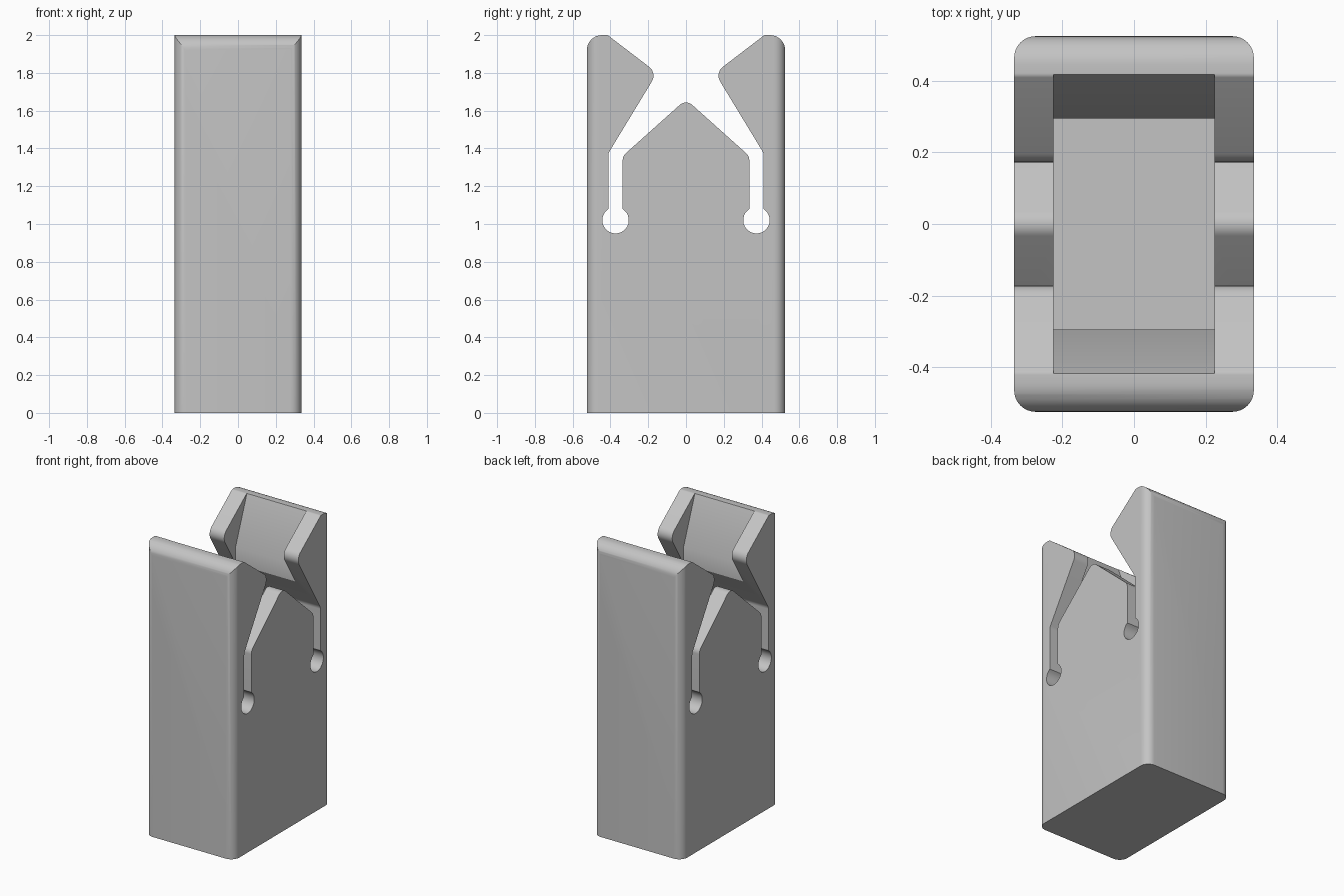
import bpy, bmesh, math
from mathutils import Vector

cube = bpy.data.objects.get("Cube")
if cube:
    bpy.data.objects.remove(cube, do_unlink=True)

grey = bpy.data.materials.new("light grey plastic")
grey.use_nodes = True
colour = (0.55, 0.55, 0.55, 1)
grey.diffuse_color = colour
grey.node_tree.nodes["Principled BSDF"].inputs["Base Color"].default_value = colour


def rounded(corners, steps=8):
    """Fillet each (u, v, radius) corner of a closed outline."""
    out = []
    for i, (u, v, r) in enumerate(corners):
        p = Vector((u, v))
        if r == 0:
            out.append(p)
            continue
        a = (Vector(corners[i - 1][:2]) - p).normalized()
        b = (Vector(corners[(i + 1) % len(corners)][:2]) - p).normalized()
        half = a.angle(b) / 2
        centre = p + (a + b).normalized() * r / math.sin(half)
        start = p + a * r / math.tan(half) - centre
        end = p + b * r / math.tan(half) - centre
        sweep = math.pi - 2 * half
        for k in range(steps + 1):
            t = k / steps
            out.append(centre + (start * math.sin((1 - t) * sweep)
                                 + end * math.sin(t * sweep)) / math.sin(sweep))
    return out


def prism(name, outline, low, high, place):
    """Extrude an outline; place maps (u, v, depth) to a point."""
    bm = bmesh.new()
    face = bm.faces.new([bm.verts.new(place(p.x, p.y, low)) for p in outline])
    moved = bmesh.ops.extrude_face_region(bm, geom=[face])["geom"]
    shift = Vector(place(0, 0, high)) - Vector(place(0, 0, low))
    bmesh.ops.translate(bm, vec=shift,
                        verts=[g for g in moved if isinstance(g, bmesh.types.BMVert)])
    bmesh.ops.recalc_face_normals(bm, faces=bm.faces)
    mesh = bpy.data.meshes.new(name)
    bm.to_mesh(mesh)
    bm.free()
    mesh.materials.append(grey)
    obj = bpy.data.objects.new(name, mesh)
    bpy.context.collection.objects.link(obj)
    return obj


def mirrored(half):
    return half + [(-u, v, r) for u, v, r in reversed(half)]


def side(u, v, d):
    return (d, u, v)


def plan(u, v, d):
    return (u, v, d)


# Side outline: hooked jaw, narrow slot, round relief hole, pointed centre
hole = []
for k in range(25):
    angle = math.radians(57 - k * 294 / 24)
    hole.append((0.373 + 0.07 * math.cos(angle), 1.02 + 0.07 * math.sin(angle), 0))
half = [(0.525, 0, 0), (0.525, 2, 0.08), (0.415, 2, 0.02), (0.153, 1.8, 0.06),
        (0.411, 1.375, 0.05), (0.411, 1.09, 0)] + hole + [
        (0.335, 1.09, 0), (0.335, 1.36, 0.05)]
outline = half + [(0, 1.66, 0.05)] + [(-u, v, r) for u, v, r in reversed(half)]
body = prism("clip_body", rounded(outline), -0.4, 0.4, side)

# Footprint with rounded upright edges
w, d, r = 0.335, 0.525, 0.06
footprint = prism("footprint_cutter",
                  rounded([(w, -d, r), (w, d, r), (-w, d, r), (-w, -d, r)]),
                  -0.1, 2.1, plan)

# Deep pocket with a flared mouth
pocket = prism("pocket_cutter", rounded(mirrored(
    [(0.295, 0.12, 0), (0.295, 1.68, 0), (0.418, 2, 0), (0.418, 2.1, 0)])),
    -0.225, 0.225, side)

for cutter, operation in ((footprint, "INTERSECT"), (pocket, "DIFFERENCE")):
    mod = body.modifiers.new(cutter.name, "BOOLEAN")
    mod.operation = operation
    mod.solver = "EXACT"
    mod.object = cutter
    bpy.ops.object.select_all(action="DESELECT")
    body.select_set(True)
    bpy.context.view_layer.objects.active = body
    bpy.ops.object.modifier_apply(modifier=mod.name)
    bpy.data.objects.remove(cutter, do_unlink=True)

bpy.ops.object.shade_smooth_by_angle(angle=math.radians(30))
